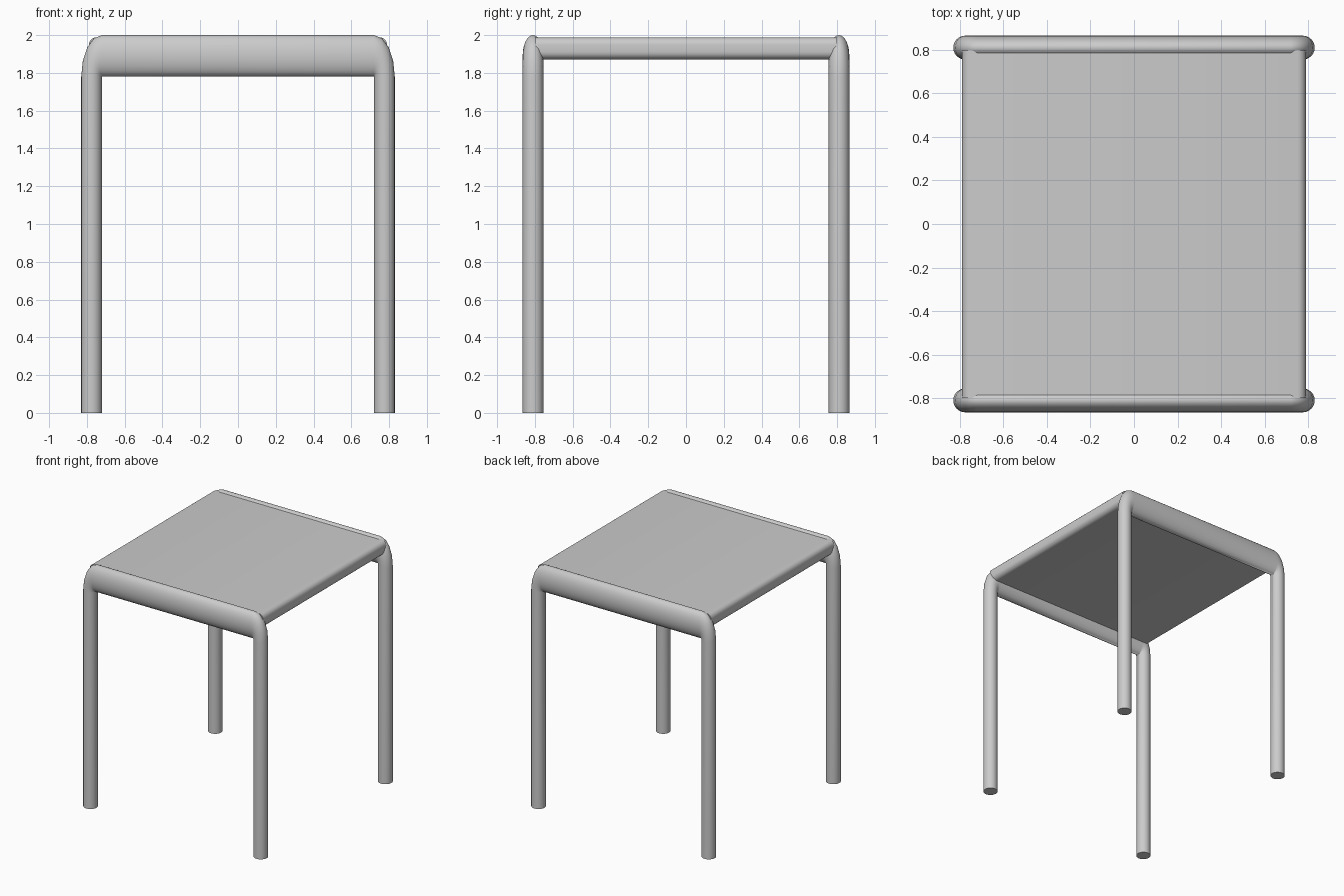
import bpy, bmesh, math
from mathutils import Vector

if "Cube" in bpy.data.objects:
    bpy.data.objects.remove(bpy.data.objects["Cube"])

SIDES = 24
LEG_D = 0.11      # leg diameter
RAIL_H = 0.22     # height of the flattened top rail
INNER_X, INNER_Z = 0.72, 1.78
RAIL_Y = 0.81


def finish(name, bm, angle):
    bmesh.ops.recalc_face_normals(bm, faces=bm.faces)
    mesh = bpy.data.meshes.new(name)
    bm.to_mesh(mesh)
    bm.free()
    obj = bpy.data.objects.new(name, mesh)
    bpy.context.collection.objects.link(obj)
    bpy.ops.object.select_all(action='DESELECT')
    obj.select_set(True)
    bpy.context.view_layer.objects.active = obj
    bpy.ops.object.shade_smooth_by_angle(angle=math.radians(angle))
    return obj


# Each section runs from an inner to an outer point in the xz plane
half = [((INNER_X, 0), (INNER_X + LEG_D, 0))]
for i in range(5):
    t = math.radians(90 * i / 4)
    half.append(((INNER_X, INNER_Z),
                 (INNER_X + LEG_D * math.cos(t), INNER_Z + RAIL_H * math.sin(t))))
other = [((-a[0], a[1]), (-b[0], b[1])) for a, b in reversed(half)]
sections = half + other

# Leg frame: two round legs joined by a flattened rail, mirrored to the back
bm = bmesh.new()
rings = []
for a, b in sections:
    a, b = Vector((a[0], -RAIL_Y, a[1])), Vector((b[0], -RAIL_Y, b[1]))
    mid, arm = (a + b) / 2, (b - a) / 2
    ring = []
    for k in range(SIDES):
        u = 2 * math.pi * k / SIDES
        ring.append(bm.verts.new(mid + arm * math.cos(u)
                                 + Vector((0, LEG_D / 2 * math.sin(u), 0))))
    rings.append(ring)
for r, s in zip(rings, rings[1:]):
    for k in range(SIDES):
        n = (k + 1) % SIDES
        bm.faces.new((r[k], r[n], s[n], s[k]))
bm.faces.new(rings[0])
bm.faces.new(rings[-1])
bmesh.ops.remove_doubles(bm, verts=bm.verts, dist=0.0001)
frame = finish("leg_frame", bm, 50)
mirror = frame.modifiers.new("mirror", 'MIRROR')
mirror.use_axis = (False, True, False)

# Seat: slab with rounded left and right edges
bm = bmesh.new()
bmesh.ops.create_cube(bm, size=1)
for v in bm.verts:
    v.co = Vector((v.co.x * 1.58, v.co.y * 1.6, 1.93 + v.co.z * 0.116))
edges = [e for e in bm.edges
         if abs(e.verts[0].co.y - e.verts[1].co.y) > 1]
bmesh.ops.bevel(bm, geom=edges, offset=0.04, segments=5, profile=0.5,
                affect='EDGES')
finish("seat", bm, 40)
